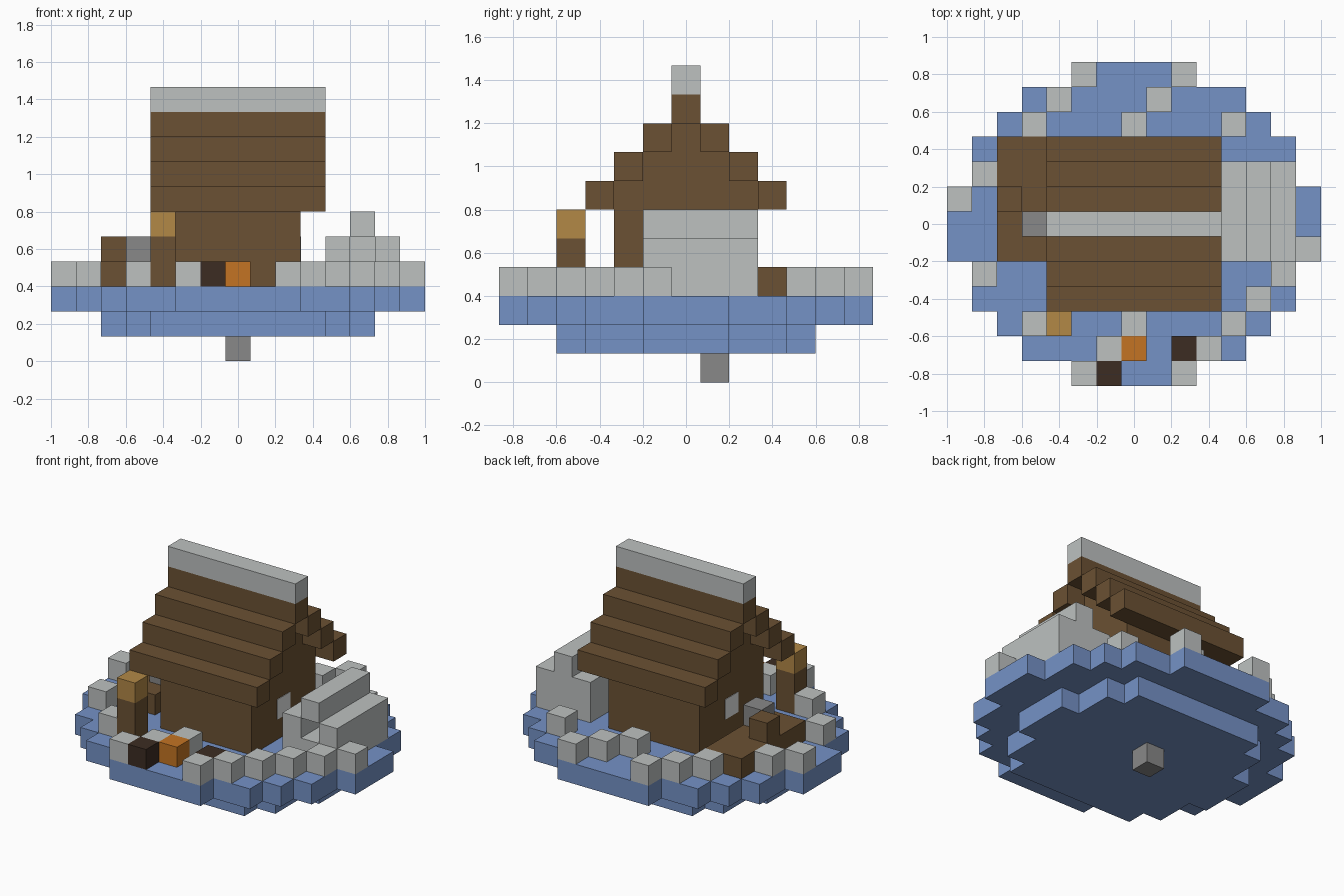
import bpy
import bmesh
from mathutils import Vector

if "Cube" in bpy.data.objects:
    bpy.data.objects.remove(bpy.data.objects["Cube"], do_unlink=True)

U = 2 / 15  # edge of one block


def material(name, hex_code):
    def linear(c):
        return c / 12.92 if c <= 0.04045 else ((c + 0.055) / 1.055) ** 2.4
    rgb = [linear(int(hex_code[n:n + 2], 16) / 255) for n in (0, 2, 4)]
    m = bpy.data.materials.new(name)
    m.use_nodes = True
    m.diffuse_color = (*rgb, 1)
    m.node_tree.nodes["Principled BSDF"].inputs["Base Color"].default_value = (*rgb, 1)
    return m


BLUE = material("water_blue", "7592c6")
STONE = material("pale_stone", "bdc1c0")
WOOD = material("brown_wood", "6b5133")
DARK = material("dark_wood", "3c2c22")
TAN = material("tan_wood", "b28846")
ORANGE = material("orange", "c47423")
GREY = material("mid_grey", "888888")
PANE = material("window_pane", "e6e8e8")


def span(a, b):
    return range(a, b + 1)


def block(xs, ys, zs):
    """Cells of a box; x and y count from the centre, z from the ground."""
    return {(x, y, z) for x in xs for y in ys for z in zs}


def build(name, cells, mat):
    """Skin a set of cells with outer faces only, then merge flat areas."""
    bm = bmesh.new()
    for cell in cells:
        centre = Vector(cell) + Vector((0, 0, 0.5))
        for axis in range(3):
            for sign in (-1, 1):
                near = list(cell)
                near[axis] += sign
                if tuple(near) in cells:
                    continue
                n, u, v = Vector(), Vector(), Vector()
                n[axis] = sign / 2
                u[(axis + 1) % 3] = 0.5
                v[(axis + 2) % 3] = sign / 2
                ring = (-u - v, u - v, u + v, v - u)
                bm.faces.new([bm.verts.new((centre + n + c) * U) for c in ring])
    bmesh.ops.remove_doubles(bm, verts=bm.verts, dist=0.001)
    bmesh.ops.dissolve_limit(bm, angle_limit=0.01, verts=bm.verts, edges=bm.edges)
    me = bpy.data.meshes.new(name)
    bm.to_mesh(me)
    bm.free()
    me.materials.append(mat)
    ob = bpy.data.objects.new(name, me)
    bpy.context.collection.objects.link(ob)
    return ob


def disc(half_widths, z):
    """Stepped round slab from half widths listed outward from the middle row."""
    cells = set()
    for y, w in enumerate(half_widths):
        cells |= block(span(-w, w), (-y, y), (z,))
    return cells


# Stepped round base and the peg beneath it
build("base", disc((5, 5, 4, 4, 3), 1) | disc((7, 7, 6, 6, 5, 4, 2), 2), BLUE)
build("base_peg", {(0, 1, 0)}, GREY)

# Ring of loose stones around the rim
stones = [(-2, 6), (2, 6), (-3, 5), (1, 5), (-4, 4), (0, 4), (4, 4),
          (-6, 2), (-7, 1), (7, -1), (-6, -2), (6, -2), (5, -3),
          (-4, -4), (0, -4), (4, -4), (-1, -5), (3, -5), (-2, -6), (2, -6)]
build("rim_stones", {(x, y, 3) for x, y in stones}, STONE)

# Coloured blocks at the front
build("dark_blocks", {(-1, -6, 3), (2, -5, 3)}, DARK)
build("orange_block", {(0, -5, 3)}, ORANGE)

# Lamp post
build("post", block((-3,), (-4,), span(3, 4)), WOOD)
build("post_top", {(-3, -4, 5)}, TAN)

# House body with stepped gables
house = block(span(-2, 2), span(-2, 2), span(3, 6))
for step in range(2):
    house |= block(span(-2, 2), span(step - 1, 1 - step), (7 + step,))
build("house", house, WOOD)

# Overhanging stepped roof and its ridge
roof = set()
for step in range(4):
    roof |= block(span(-3, 3), (step - 3, 3 - step), (6 + step,))
build("roof", roof, WOOD)
build("roof_ridge", block(span(-3, 3), (0,), (10,)), STONE)

# Window panes on both gable ends
for side, label in ((-1, "right"), (1, "left")):
    pane = build(label + "_window", {(0, 0, 4)}, PANE)
    pane.scale.x = 0.04
    pane.location.x = side * 2.5 * U

# Side deck with a raised block and a grey block
build("deck", block(span(-5, -4), span(-1, 3), (3,)) | {(-5, 1, 4)}, WOOD)
build("deck_block", {(-4, 0, 4)}, GREY)

# Stone hearth with a recess open at the front
hearth = block(span(4, 6), span(-1, 2), span(3, 4)) | block((5,), span(-1, 2), (5,))
build("hearth", hearth - block((5,), span(-1, 1), (4,)), STONE)
